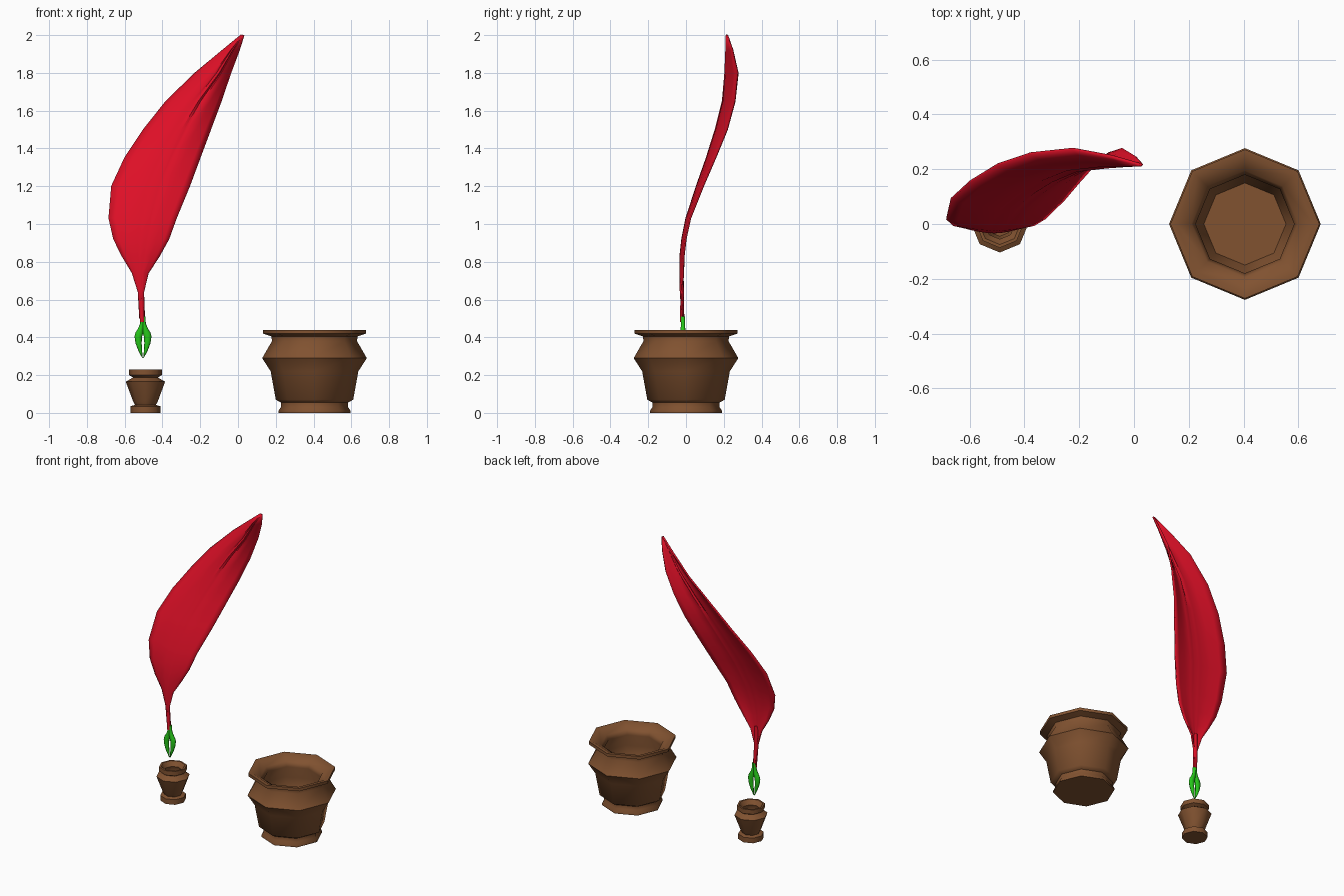
import bpy
import bmesh
import math

cube = bpy.data.objects.get("Cube")
if cube:
    bpy.data.objects.remove(cube, do_unlink=True)


def make_material(name, colour):
    material = bpy.data.materials.new(name)
    material.use_nodes = True
    material.diffuse_color = (*colour, 1)
    shader = material.node_tree.nodes["Principled BSDF"]
    shader.inputs["Base Color"].default_value = (*colour, 1)
    shader.inputs["Roughness"].default_value = 0.8
    return material


clay = make_material("clay brown", (0.22, 0.085, 0.03))
red = make_material("petal red", (0.73, 0.005, 0.02))
green = make_material("husk green", (0.02, 0.58, 0.01))


def finish(name, bm, material, location=(0, 0, 0), angle=50):
    """Turn a bmesh into a smooth-shaded object with one colour."""
    bmesh.ops.recalc_face_normals(bm, faces=bm.faces)
    mesh = bpy.data.meshes.new(name)
    bm.to_mesh(mesh)
    bm.free()
    mesh.materials.append(material)
    obj = bpy.data.objects.new(name, mesh)
    obj.location = location
    bpy.context.collection.objects.link(obj)
    bpy.ops.object.select_all(action="DESELECT")
    obj.select_set(True)
    bpy.context.view_layer.objects.active = obj
    bpy.ops.object.shade_smooth_by_angle(angle=math.radians(angle))
    return obj


def bridge(bm, rows, closed):
    """Join neighbouring rows of vertices with quads."""
    count = len(rows[0])
    for low, high in zip(rows, rows[1:]):
        for i in range(count if closed else count - 1):
            j = (i + 1) % count
            bm.faces.new((low[i], low[j], high[j], high[i]))


def ring(bm, centre, radius_x, radius_y, z, sides=8):
    steps = [math.tau * i / sides for i in range(sides)]
    return [bm.verts.new((centre + radius_x * math.cos(a), radius_y * math.sin(a), z))
            for a in steps]


def loft(bm, sections):
    """Skin elliptical rings and cap both ends."""
    rows = [ring(bm, *section) for section in sections]
    bridge(bm, rows, closed=True)
    bm.faces.new(rows[0])
    bm.faces.new(rows[-1])


def make_pot(name, x, profile):
    bm = bmesh.new()
    loft(bm, [(0, radius, radius, z) for radius, z in profile])
    return finish(name, bm, clay, (x, 0, 0))


# Large pot: outside from the foot to the rim, then down the inside
make_pot("large_pot", 0.405, [
    (0.19, 0), (0.19, 0.012), (0.178, 0.03), (0.178, 0.055), (0.205, 0.07),
    (0.232, 0.22), (0.277, 0.29), (0.225, 0.38), (0.228, 0.405), (0.272, 0.42),
    (0.272, 0.44), (0.25, 0.44), (0.195, 0.41), (0.18, 0.38), (0.225, 0.29),
    (0.19, 0.21), (0.15, 0.07)])

# Small pot
make_pot("small_pot", -0.49, [
    (0.08, 0), (0.08, 0.035), (0.055, 0.042), (0.065, 0.06), (0.104, 0.165),
    (0.065, 0.188), (0.087, 0.2), (0.087, 0.23), (0.075, 0.23), (0.055, 0.2),
    (0.07, 0.16), (0.045, 0.06)])

# Petal: height, left edge, rib, right edge, rib depth, edge depth
petal_rows = [
    (0.5, -0.52, -0.507, -0.495, -0.018, -0.014),
    (0.64, -0.528, -0.514, -0.5, -0.028, -0.02),
    (0.74, -0.56, -0.515, -0.475, -0.03, -0.015),
    (0.83, -0.615, -0.51, -0.415, -0.03, -0.012),
    (0.92, -0.66, -0.5, -0.365, -0.02, -0.002),
    (1.03, -0.685, -0.48, -0.325, 0.002, 0.022),
    (1.2, -0.67, -0.44, -0.255, 0.057, 0.09),
    (1.35, -0.6, -0.375, -0.2, 0.11, 0.155),
    (1.5, -0.5, -0.3, -0.145, 0.157, 0.217),
    (1.65, -0.38, -0.21, -0.09, 0.195, 0.258),
    (1.8, -0.225, -0.1, -0.04, 0.208, 0.275),
    (1.92, -0.08, -0.03, 0.005, 0.213, 0.248),
    (2, 0.018, 0.024, 0.03, 0.215, 0.22)]
across = [-1, -0.8, -0.5, -0.2, -0.1, 0, 0.1, 0.2, 0.5, 0.8, 1]

bm = bmesh.new()
rows = []
for z, left, rib, right, y_rib, y_edge in petal_rows:
    row = []
    for t in across:
        edge = left if t < 0 else right
        curl = abs(t) ** 1.6
        # Shallow grooves run along both sides of the rib
        if abs(t) == 0.1:
            curl += 0.13
        row.append(bm.verts.new((rib + (edge - rib) * abs(t),
                                 y_rib + (y_edge - y_rib) * curl, z)))
    rows.append(row)
bridge(bm, rows, closed=False)
petal = finish("petal", bm, red, angle=60)
shell = petal.modifiers.new("thickness", "SOLIDIFY")
shell.thickness = 0.01
shell.offset = 0

# Stalk core fills out the narrow foot of the petal
bm = bmesh.new()
loft(bm, [(-0.507, 0.012, 0.011, 0.48), (-0.514, 0.014, 0.01, 0.64),
          (-0.515, 0.012, 0.006, 0.76)])
finish("petal_stalk", bm, red, (0, -0.02, 0))

# Husk: two mirrored prongs, each given as height, inner edge, outer edge, depth
prong = [(0.29, 0.001, 0.004, 0.003), (0.33, 0.005, 0.025, 0.01),
         (0.37, 0.007, 0.04, 0.013), (0.405, 0.005, 0.045, 0.014),
         (0.425, -0.002, 0.04, 0.013), (0.45, -0.004, 0.024, 0.012),
         (0.475, -0.004, 0.015, 0.011), (0.51, -0.004, 0.013, 0.011)]
for side, name in ((-1, "husk_prong_right"), (1, "husk_prong_left")):
    bm = bmesh.new()
    loft(bm, [(side * (inner + outer) / 2, (outer - inner) / 2, depth, z)
              for z, inner, outer, depth in prong])
    finish(name, bm, green, (-0.503, -0.016, 0), angle=60)
